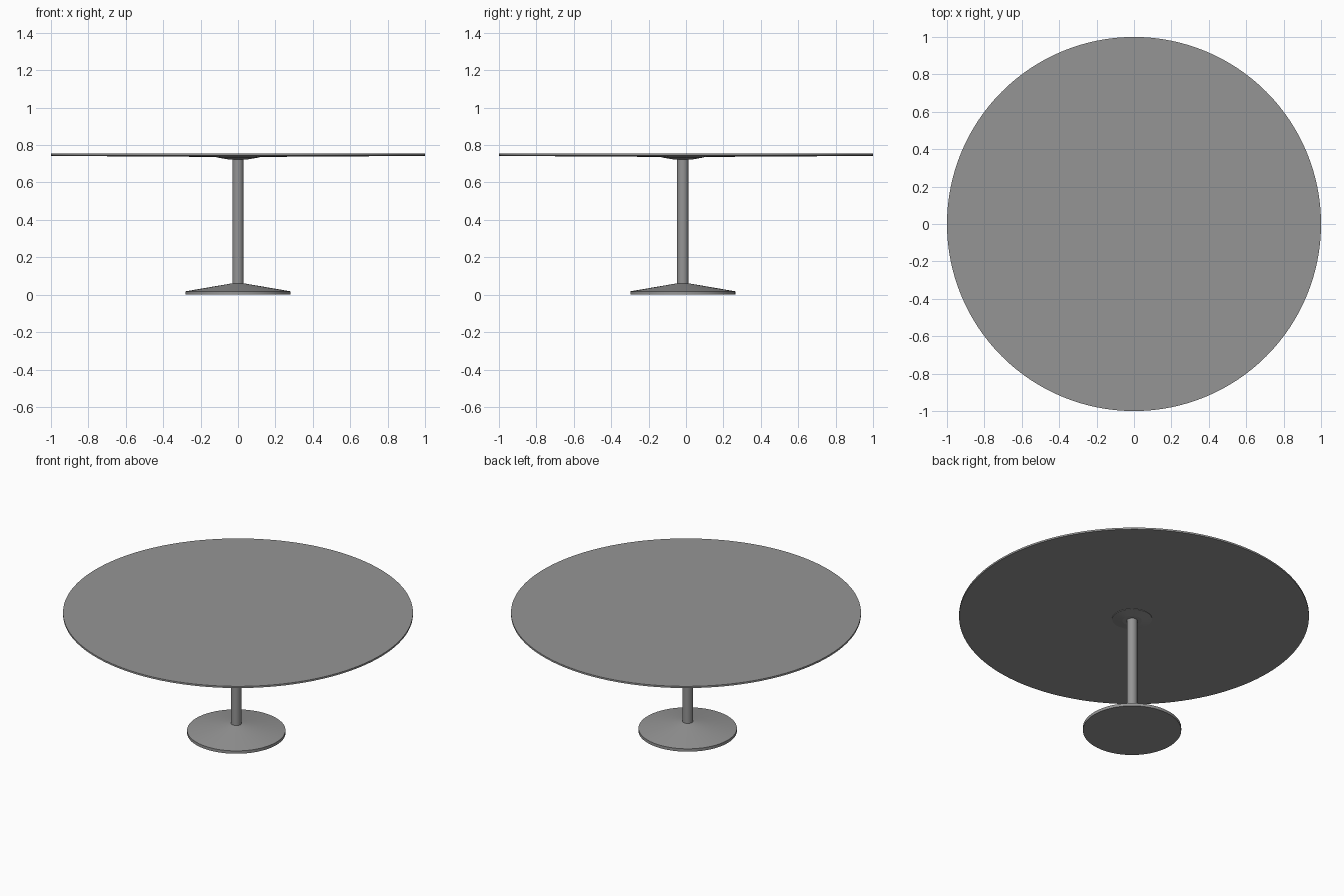
import bpy, bmesh, math

if "Cube" in bpy.data.objects:
    bpy.data.objects.remove(bpy.data.objects["Cube"])

SIDES = 128

# Dark grey finish shared by all parts
GREY = bpy.data.materials.new("dark_grey")
GREY.diffuse_color = (0.3, 0.3, 0.3, 1.0)
GREY.use_nodes = True
GREY.node_tree.nodes["Principled BSDF"].inputs["Base Color"].default_value = GREY.diffuse_color


def lathe(name, profile, y=0.0, sides=SIDES):
    """Solid of revolution about z from (radius, height) points, bottom to top."""
    bm = bmesh.new()
    rings = []
    for r, z in profile:
        rings.append([bm.verts.new((r * math.cos(2 * math.pi * i / sides),
                                    r * math.sin(2 * math.pi * i / sides), z))
                      for i in range(sides)])
    for a, b in zip(rings, rings[1:]):
        for i in range(sides):
            j = (i + 1) % sides
            bm.faces.new((a[i], a[j], b[j], b[i]))
    bm.faces.new(rings[0][::-1])
    bm.faces.new(rings[-1])
    mesh = bpy.data.meshes.new(name)
    bm.to_mesh(mesh)
    bm.free()
    mesh.materials.append(GREY)
    obj = bpy.data.objects.new(name, mesh)
    obj.location.y = y
    bpy.context.collection.objects.link(obj)
    bpy.ops.object.select_all(action='DESELECT')
    obj.select_set(True)
    bpy.context.view_layer.objects.active = obj
    bpy.ops.object.shade_smooth_by_angle(angle=math.radians(5))
    return obj


# The pedestal sits slightly forward of the table top's centre
PEDESTAL_Y = -0.017

# Thin round top with a very shallow sloped underside
lathe("table_top", [(0.17, 0.737), (0.99, 0.742), (1.0, 0.743), (1.0, 0.754), (0.998, 0.755)])

# Mounting plate under the top, tapering towards the column
lathe("mounting_plate", [(0.055, 0.724), (0.114, 0.734), (0.114, 0.74)], PEDESTAL_Y)

# Column
lathe("column", [(0.03, 0.05), (0.03, 0.735)], PEDESTAL_Y, 64)

# Conical foot with a short vertical rim
lathe("base", [(0.281, 0.0), (0.281, 0.018), (0.03, 0.061)], PEDESTAL_Y)
